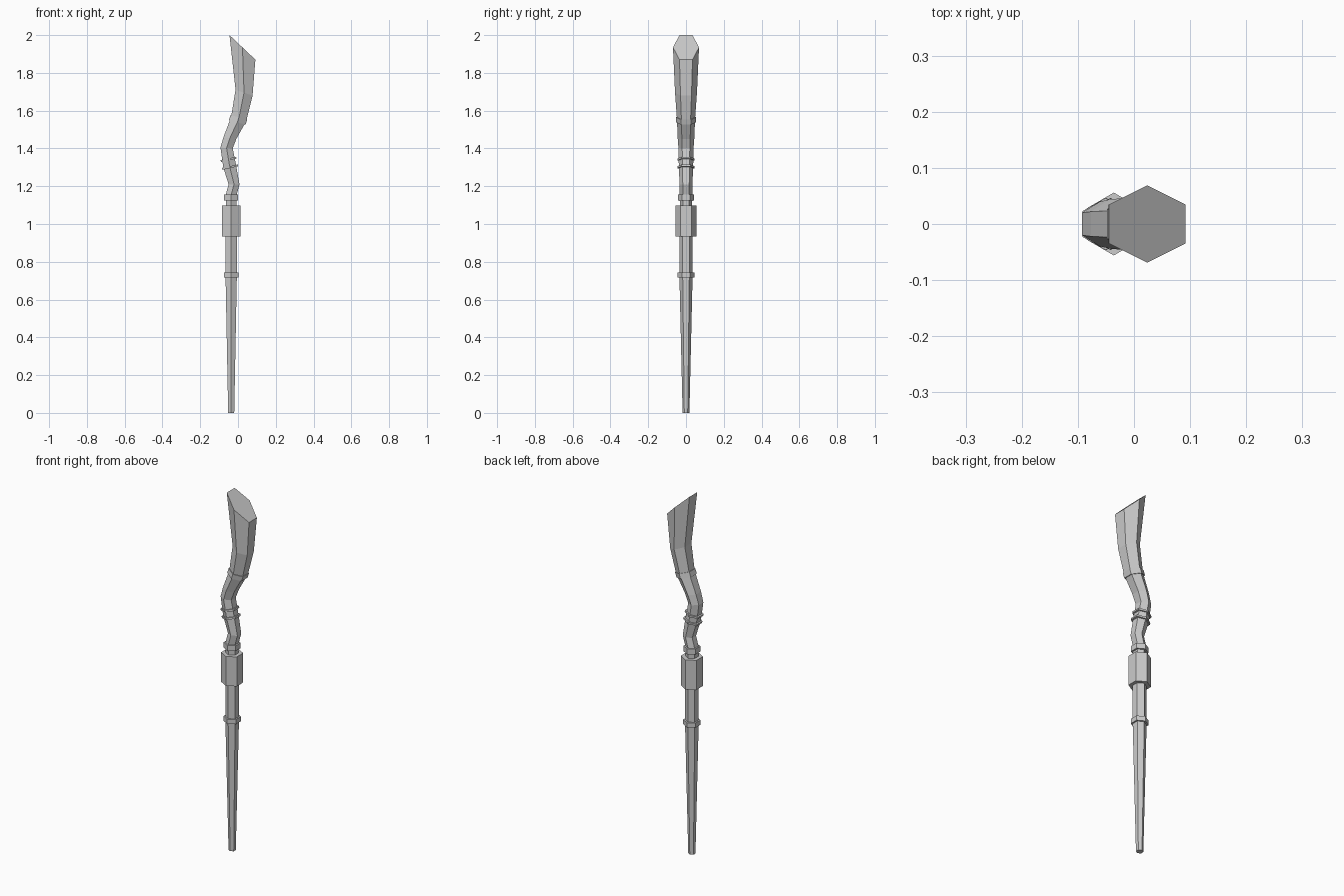
import bpy, bmesh

if "Cube" in bpy.data.objects:
    bpy.data.objects.remove(bpy.data.objects["Cube"])


def loft(name, sections):
    """Hexagonal loft; each section is (left x, left z, right x, right z, y radius)."""
    bm = bmesh.new()
    rings = []
    for xl, zl, xr, zr, r in sections:
        xm, zm = (xl + xr) / 2, (zl + zr) / 2
        pts = [(xr, -r / 2, zr), (xr, r / 2, zr), (xm, r, zm),
               (xl, r / 2, zl), (xl, -r / 2, zl), (xm, -r, zm)]
        rings.append([bm.verts.new(p) for p in pts])
    for a, b in zip(rings, rings[1:]):
        for i in range(6):
            j = (i + 1) % 6
            bm.faces.new((a[i], a[j], b[j], b[i]))
    bm.faces.new(rings[0][::-1])
    bm.faces.new(rings[-1])
    bmesh.ops.recalc_face_normals(bm, faces=bm.faces)
    mesh = bpy.data.meshes.new(name)
    bm.to_mesh(mesh)
    bm.free()
    obj = bpy.data.objects.new(name, mesh)
    bpy.context.collection.objects.link(obj)
    return obj


def level(z, half, r, x=-0.036):
    return (x - half, z, x + half, z, r)


# Straight tapering lower shaft
loft("lower_shaft", [level(0, 0.016, 0.018), level(0.73, 0.030, 0.035),
                     level(0.95, 0.030, 0.035)])

# Level collars and grip block
for name, z0, z1, half, r in [("lower_collar", 0.718, 0.744, 0.038, 0.044),
                              ("grip_block", 0.934, 1.098, 0.048, 0.056),
                              ("neck_collar", 1.125, 1.155, 0.037, 0.043)]:
    loft(name, [level(z0, half, r), level(z1, half, r)])

# Crooked upper shaft with flared, slanted top
loft("crooked_shaft", [
    level(1.08, 0.028, 0.032),
    level(1.155, 0.029, 0.034),
    (-0.050, 1.21, 0.008, 1.21, 0.034),
    (-0.078, 1.30, -0.010, 1.31, 0.038),
    (-0.093, 1.405, -0.028, 1.40, 0.040),
    (-0.077, 1.46, -0.009, 1.45, 0.044),
    (-0.037, 1.565, 0.044, 1.545, 0.048),
    (-0.013, 1.71, 0.077, 1.68, 0.058),
    (-0.045, 2.0, 0.092, 1.87, 0.069)])

# Tilted collars on the crooked part
loft("middle_collar_low", [(-0.083, 1.287, 0.001, 1.305, 0.046),
                           (-0.085, 1.297, -0.001, 1.315, 0.046)])
loft("middle_collar_high", [(-0.090, 1.328, -0.008, 1.346, 0.046),
                            (-0.092, 1.338, -0.010, 1.356, 0.046)])
loft("upper_collar", [(-0.048, 1.550, 0.040, 1.526, 0.053),
                      (-0.039, 1.577, 0.049, 1.553, 0.053)])
